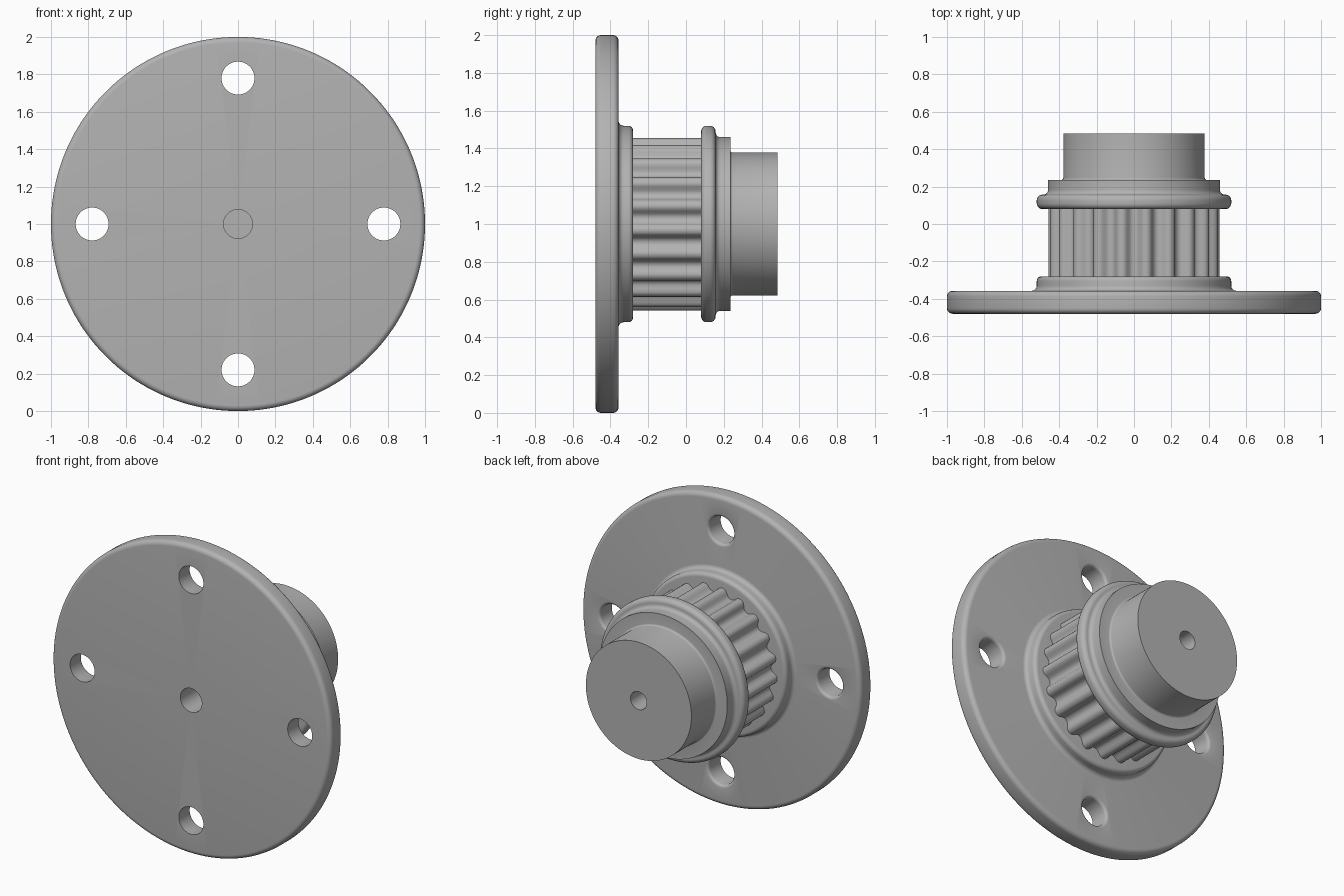
import bpy, bmesh, math

if "Cube" in bpy.data.objects:
    bpy.data.objects.remove(bpy.data.objects["Cube"], do_unlink=True)

TEETH = 21
SEGMENTS = TEETH * 12

steel = bpy.data.materials.new("grey steel")
steel.use_nodes = True
GREY = (0.45, 0.45, 0.45, 1)
steel.diffuse_color = GREY
steel.node_tree.nodes["Principled BSDF"].inputs["Base Color"].default_value = GREY


def arc(r, y, radius, start, end, steps=6):
    """Points of a rounded corner in the (radius, y) profile plane."""
    angles = [math.radians(start + (end - start) * i / steps) for i in range(steps + 1)]
    return [(r + radius * math.cos(a), y + radius * math.sin(a)) for a in angles]


def lathe(name, profile, centre=(0, 1), segments=SEGMENTS, shape=None):
    """Spin a (radius, y) profile about a y-parallel axis at (x, z)."""
    bm = bmesh.new()
    rings = []
    for r, y in profile:
        ring = []
        for i in range(segments):
            a = 2 * math.pi * i / segments
            rr = shape(a) if shape else r
            ring.append(bm.verts.new((centre[0] + rr * math.cos(a), y,
                                      centre[1] + rr * math.sin(a))))
        rings.append(ring)
    for low, high in zip(rings, rings[1:]):
        for i in range(segments):
            j = (i + 1) % segments
            bm.faces.new((low[i], high[i], high[j], low[j]))
    bmesh.ops.remove_doubles(bm, verts=bm.verts, dist=1e-5)
    bmesh.ops.recalc_face_normals(bm, faces=bm.faces)
    mesh = bpy.data.meshes.new(name)
    bm.to_mesh(mesh)
    bm.free()
    mesh.materials.append(steel)
    obj = bpy.data.objects.new(name, mesh)
    bpy.context.collection.objects.link(obj)
    return obj


def smooth(obj):
    bpy.ops.object.select_all(action="DESELECT")
    obj.select_set(True)
    bpy.context.view_layer.objects.active = obj
    bpy.ops.object.shade_smooth_by_angle(angle=math.radians(32))


# Mounting flange with its front collar and blind bore
flange = lathe("mounting_flange",
               [(0, -0.1), (0.077, -0.1), (0.077, -0.48)]
               + arc(0.97, -0.45, 0.03, -90, 0)
               + arc(0.97, -0.387, 0.03, 0, 90)
               + arc(0.547, -0.33, 0.027, 270, 180)
               + arc(0.495, -0.305, 0.025, 0, 90)
               + [(0.1, -0.28), (0.1, -0.08), (0, -0.08)])

# Four bolt holes, eased on the back rim
for k in range(4):
    a = k * math.pi / 2
    cutter = lathe("bolt_hole_cutter",
                   [(0, -0.6), (0.088, -0.6)]
                   + arc(0.106, -0.375, 0.018, 180, 90, 4)
                   + [(0.106, -0.25), (0, -0.25)],
                   centre=(0.78 * math.cos(a), 1 + 0.78 * math.sin(a)), segments=48)
    cut = flange.modifiers.new("bolt_hole", "BOOLEAN")
    cut.operation = "DIFFERENCE"
    cut.solver = "EXACT"
    cut.object = cutter
    bpy.context.view_layer.objects.active = flange
    bpy.ops.object.modifier_apply(modifier=cut.name)
    bpy.data.objects.remove(cutter, do_unlink=True)
smooth(flange)


# Toothed drum: rounded ribs with scooped grooves
def tooth_radius(a):
    wave = math.cos(TEETH * (a + math.pi / 2))
    return 0.437 + 0.022 * math.tanh(1.3 * wave) / math.tanh(1.3)


drum = lathe("toothed_drum", [(0.44, -0.28), (0.44, 0.08)], shape=tooth_radius)
smooth(drum)

# Rear collar, step and hub with a blind bore
hub = lathe("rear_collar_and_hub",
            [(0.38, 0.08)]
            + arc(0.49, 0.11, 0.03, -90, 0)
            + arc(0.49, 0.127, 0.03, 0, 90)
            + arc(0.485, 0.182, 0.025, 270, 180)
            + [(0.46, 0.235)]
            + arc(0.39, 0.247, 0.012, 270, 180, 4)
            + [(0.378, 0.485), (0.058, 0.485), (0.058, 0.25), (0, 0.25)])
smooth(hub)
